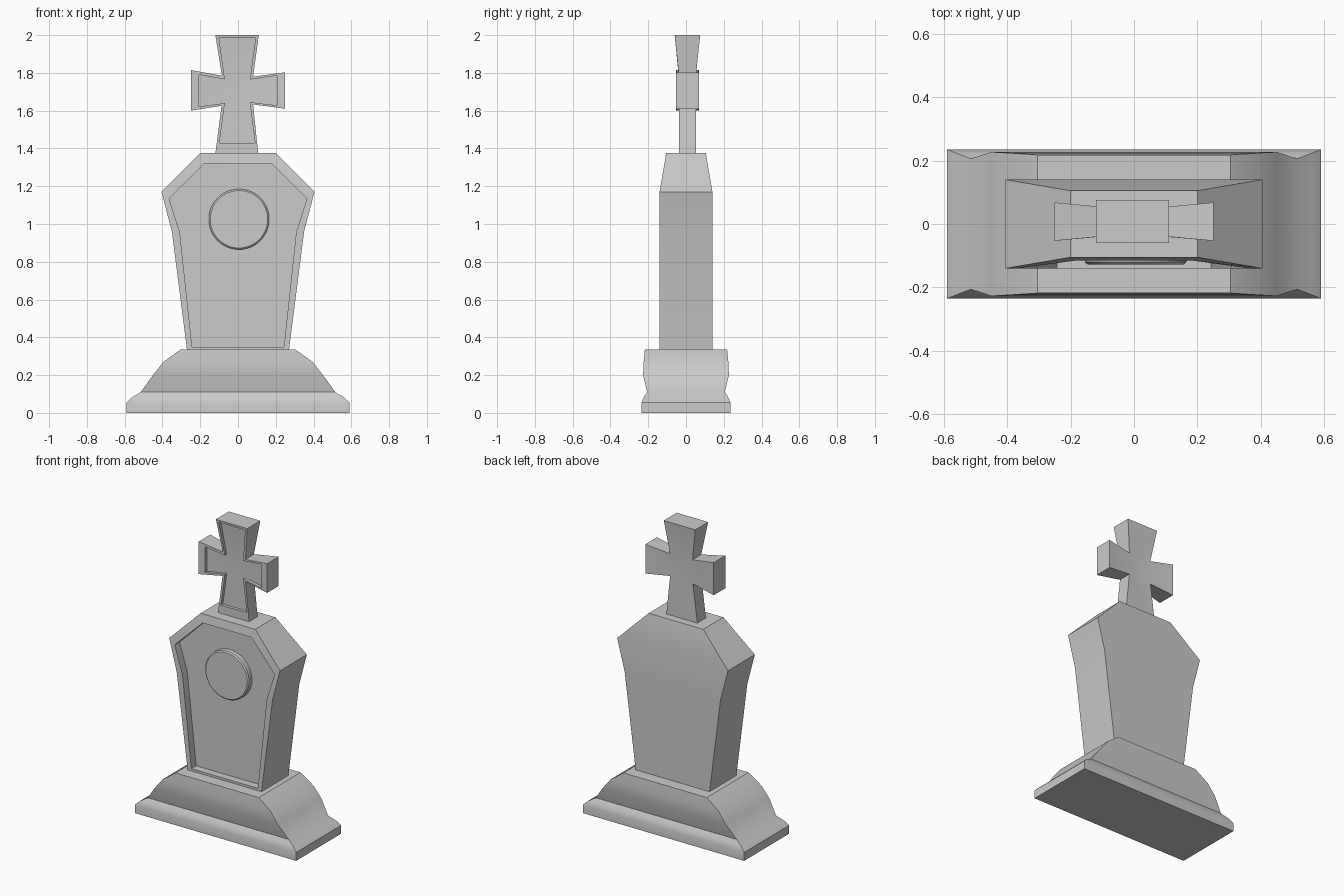
import bpy, bmesh, math

if "Cube" in bpy.data.objects:
    bpy.data.objects.remove(bpy.data.objects["Cube"])


def finish(name, bm, angle=30):
    bmesh.ops.recalc_face_normals(bm, faces=bm.faces)
    mesh = bpy.data.meshes.new(name)
    bm.to_mesh(mesh)
    bm.free()
    obj = bpy.data.objects.new(name, mesh)
    bpy.context.collection.objects.link(obj)
    bpy.ops.object.select_all(action='DESELECT')
    bpy.context.view_layer.objects.active = obj
    obj.select_set(True)
    bpy.ops.object.shade_smooth_by_angle(angle=math.radians(angle))
    return obj


def bridge(bm, a, b):
    n = len(a)
    for i in range(n):
        j = (i + 1) % n
        bm.faces.new((a[i], a[j], b[j], b[i]))


def recessed_slab(name, outer, inner, caps, front, back, floor):
    """Upright slab whose front carries a sunken panel; depths are functions of (x, z)."""
    bm = bmesh.new()
    ring = lambda pts, depth: [bm.verts.new((x, depth(x, z), z)) for x, z in pts]
    rear, face = ring(outer, back), ring(outer, front)
    rim, panel = ring(inner, front), ring(inner, floor)
    for a, b in ((rear, face), (face, rim), (rim, panel)):
        bridge(bm, a, b)
    for loop in (rear, panel):
        for cap in caps:
            bm.faces.new([loop[i] for i in cap])
    return finish(name, bm)


def mirrored(right):
    return right + [(-x, z) for x, z in reversed(right)]


# Moulded plinth: stacked rectangles (z, half width, half depth)
levels = [(0, .59, .235), (.055, .59, .235), (.082, .562, .224), (.11, .515, .206),
          (.20, .45, .227), (.27, .395, .224), (.335, .305, .218)]
bm = bmesh.new()
rings = [[bm.verts.new((sx * w, sy * d, z)) for sx, sy in ((-1, -1), (1, -1), (1, 1), (-1, 1))]
         for z, w, d in levels]
for lower, upper in zip(rings, rings[1:]):
    bridge(bm, lower, upper)
bm.faces.new(rings[0])
bm.faces.new(rings[-1])
finish("plinth", bm)

# Coffin-shaped stone, thinner above the shoulders
stone_outer = mirrored([(.27, .333), (.35, .96), (.405, 1.17), (.20, 1.375)])
stone_inner = mirrored([(.243, .35), (.308, .955), (.365, 1.135), (.178, 1.32)])


def half_depth(x, z):
    return .14 - .035 * max(0, z - 1.17) / .205


recessed_slab("headstone", stone_outer, stone_inner,
              [(0, 1, 6, 7), (1, 2, 5, 6), (2, 3, 4, 5)],
              lambda x, z: -half_depth(x, z), half_depth, lambda x, z: -.09)

# Raised round plaque
bm = bmesh.new()
loops = []
for r, y in ((.16, -.088), (.16, -.12), (.152, -.127)):
    loops.append([bm.verts.new((.005 + r * math.cos(i * math.tau / 48), y,
                                1.025 + r * math.sin(i * math.tau / 48))) for i in range(48)])
bridge(bm, loops[0], loops[1])
bridge(bm, loops[1], loops[2])
bm.faces.new(loops[0])
bm.faces.new(loops[2])
finish("plaque", bm)

# Flared cross, arms and top growing thicker towards their ends
cross_outer = [(-.12, 1.372), (.107, 1.372), (.08, 1.633), (.25, 1.61), (.25, 1.803), (.08, 1.78),
               (.11, 2.0), (-.12, 2.0), (-.085, 1.785), (-.25, 1.815), (-.25, 1.60), (-.087, 1.626)]
cross_inner = [(-.098, 1.43), (.09, 1.43), (.063, 1.645), (.206, 1.628), (.206, 1.785), (.063, 1.765),
               (.093, 1.985), (-.1, 1.985), (-.07, 1.766), (-.206, 1.79), (-.206, 1.622), (-.07, 1.64)]


def cross_depth(x, z):
    arm = max(0, abs(x) - .08) / .17 if 1.5 < z < 1.9 else 0
    top = max(0, z - 1.785) / .215 if abs(x) < .15 else 0
    return .044 + .016 * arm + .023 * top


recessed_slab("cross", cross_outer, cross_inner,
              [(0, 1, 2, 11), (2, 3, 4, 5), (5, 6, 7, 8), (8, 9, 10, 11), (2, 5, 8, 11)],
              lambda x, z: .007 - cross_depth(x, z),
              lambda x, z: .008 + cross_depth(x, z),
              lambda x, z: .027 - cross_depth(x, z))
